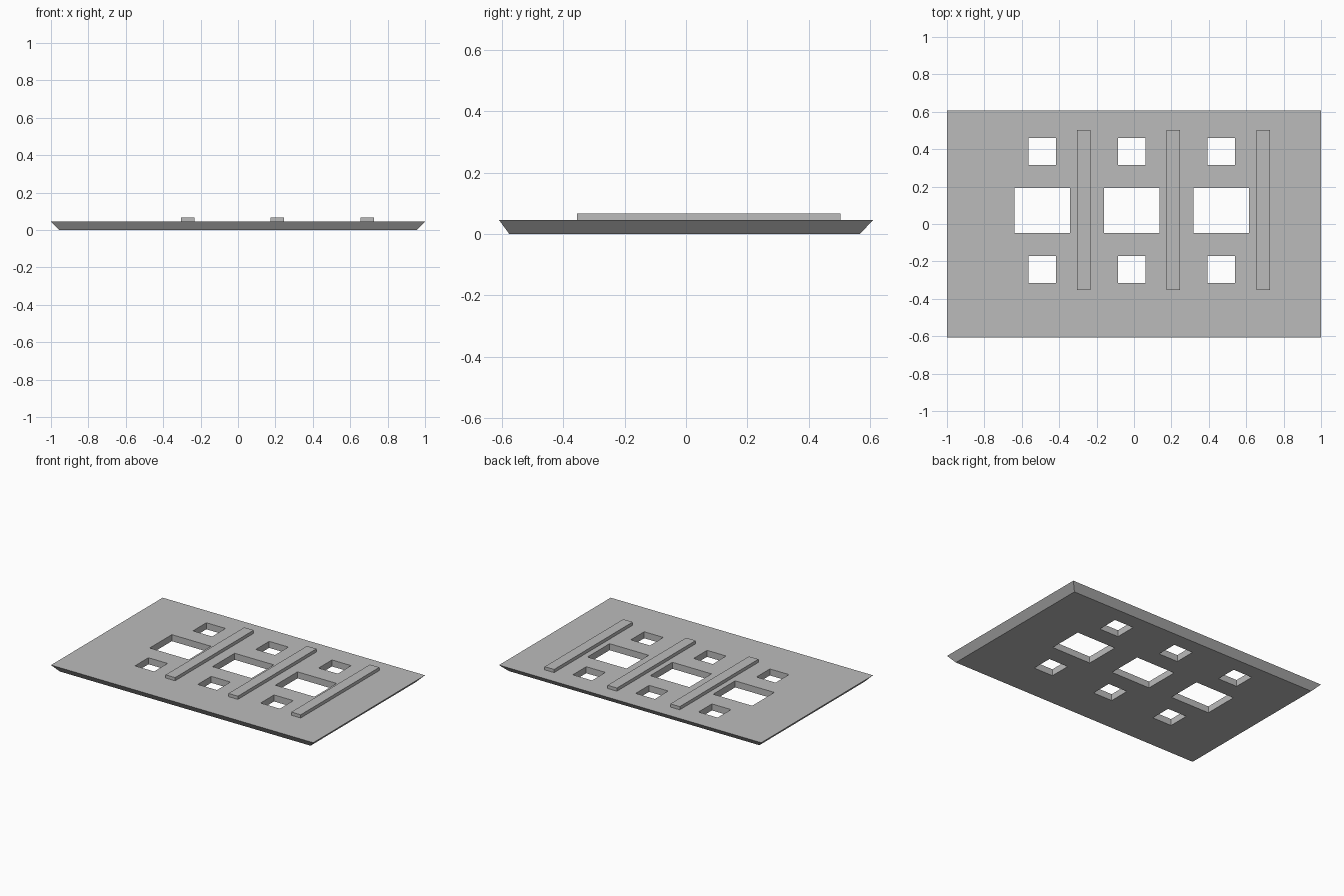
import bpy
import bmesh
from mathutils import Vector

if "Cube" in bpy.data.objects:
    bpy.data.objects.remove(bpy.data.objects["Cube"], do_unlink=True)

grey = bpy.data.materials.new("plain grey")
grey.use_nodes = True
colour = (0.5, 0.5, 0.5, 1)
grey.diffuse_color = colour
grey.node_tree.nodes["Principled BSDF"].inputs["Base Color"].default_value = colour

TOP = 0.045
PITCH = 0.479


def add_box(bm, x, y, z):
    """Add a box spanning the given (low, high) ranges and return its vertices."""
    verts = bmesh.ops.create_cube(bm, size=1)["verts"]
    for v in verts:
        v.co = Vector(r[0] if c < 0 else r[1] for c, r in zip(v.co, (x, y, z)))
    return verts


def finish(bm, name):
    mesh = bpy.data.meshes.new(name)
    bm.to_mesh(mesh)
    bm.free()
    mesh.materials.append(grey)
    obj = bpy.data.objects.new(name, mesh)
    bpy.context.collection.objects.link(obj)
    return obj


# Slab with its underside drawn in on all four sides
bm = bmesh.new()
for v in add_box(bm, (-1, 1), (-0.608, 0.608), (0, TOP)):
    if v.co.z < TOP / 2:
        v.co.x *= 0.956
        v.co.y = -0.575 if v.co.y < 0 else 0.566
slab = finish(bm, "slab")

# Openings: one large between two small in each column
bm = bmesh.new()
for i in (-1, 0, 1):
    cx = -0.012 + i * PITCH
    for cy, w, d in ((0.073, 0.298, 0.241), (0.388, 0.146, 0.146), (-0.243, 0.146, 0.146)):
        add_box(bm, (cx - w / 2, cx + w / 2), (cy - d / 2, cy + d / 2), (-0.1, 0.2))
cutter = finish(bm, "opening_cutter")
cutter.hide_render = True

cut = slab.modifiers.new("openings", "BOOLEAN")
cut.operation = "DIFFERENCE"
cut.solver = "EXACT"
cut.object = cutter
bpy.context.view_layer.update()
cut_mesh = bpy.data.meshes.new_from_object(slab.evaluated_get(bpy.context.evaluated_depsgraph_get()))
slab.modifiers.clear()
slab.data = cut_mesh
bpy.data.objects.remove(cutter, do_unlink=True)

# Raised bars beside each column of openings
for i, side in ((-1, "right"), (0, "middle"), (1, "left")):
    cx = 0.211 + i * PITCH
    bm = bmesh.new()
    add_box(bm, (cx - 0.036, cx + 0.036), (-0.354, 0.502), (TOP, 0.067))
    finish(bm, side + "_bar")
